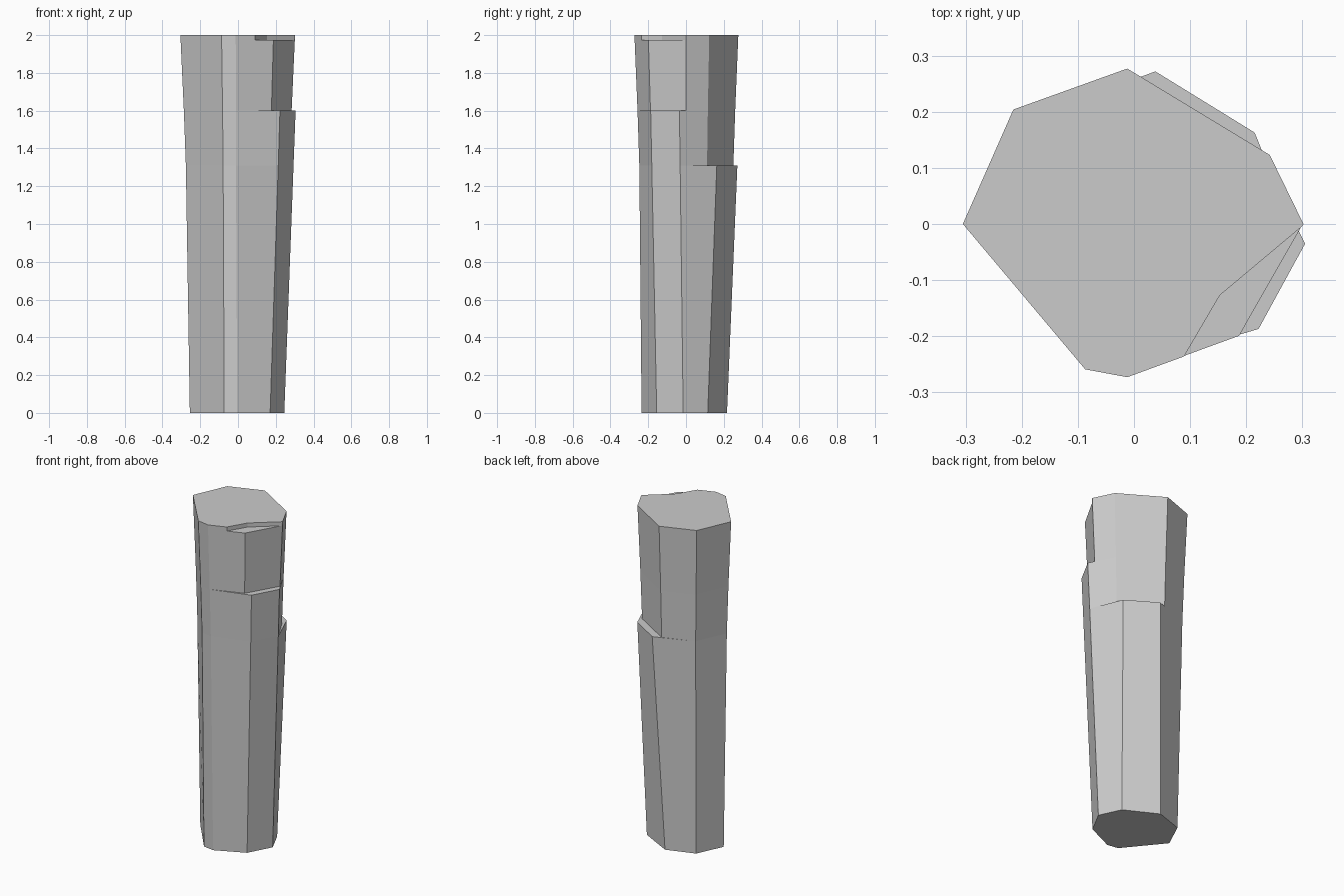
import bpy, bmesh

if "Cube" in bpy.data.objects:
    bpy.data.objects.remove(bpy.data.objects["Cube"])

# Corner order: left, back-left, back, back-right, right, front-right, front, front-left
TOP = [(-.305, 0), (-.215, .204), (-.012, .277), (.242, .123),
       (.302, 0), (.188, -.2), (-.012, -.273), (-.087, -.259)]
BASE = [(-.255, 0), (-.18, .16), (-.01, .217), (.184, .115),
        (.245, -.015), (.17, -.155), (-.004, -.235), (-.073, -.224)]


def ring(z, scale, **moved):
    """Scaled top outline with some corners moved (c2=..., c3=...)."""
    pts = [(x * scale, y * scale) for x, y in TOP]
    for key, p in moved.items():
        pts[int(key[1:])] = p
    return [(x, y, z) for x, y in pts]


def loft(name, rings):
    bm = bmesh.new()
    loops = [[bm.verts.new(p) for p in r] for r in rings]
    n = len(loops[0])
    for a, b in zip(loops, loops[1:]):
        for i in range(n):
            j = (i + 1) % n
            bm.faces.new((a[i], a[j], b[j], b[i]))
    bm.faces.new(loops[0])
    bm.faces.new(loops[-1])
    bmesh.ops.remove_doubles(bm, verts=bm.verts, dist=1e-5)
    bmesh.ops.recalc_face_normals(bm, faces=bm.faces)
    mesh = bpy.data.meshes.new(name)
    bm.to_mesh(mesh)
    bm.free()
    obj = bpy.data.objects.new(name, mesh)
    bpy.context.collection.objects.link(obj)
    return obj


# Stone column: the outline steps inward at two broken ledges
right_mid = dict(c4=(.294, -.031), c5=(.213, -.181))
column = loft("stone_column", [
    [(x, y, 0) for x, y in BASE],
    ring(1.31, .905, c2=(.038, .272), c3=(.215, .163), **right_mid),
    ring(1.31, .905, **right_mid),
    ring(1.6, .94, c4=(.305, -.035), c5=(.222, -.187)),
    ring(1.6, .94),
    ring(2, 1),
])

# Shallow chip in the front-right of the top
chip = [(.153, -.127), (.4, .08), (.4, -.32), (.04, -.32)]
cutter = loft("chip_cutter", [[(x, y, z) for x, y in chip] for z in (1.975, 2.1)])
cutter.hide_render = True
cutter.hide_set(True)
mod = column.modifiers.new("chip", 'BOOLEAN')
mod.operation = 'DIFFERENCE'
mod.solver = 'EXACT'
mod.object = cutter
